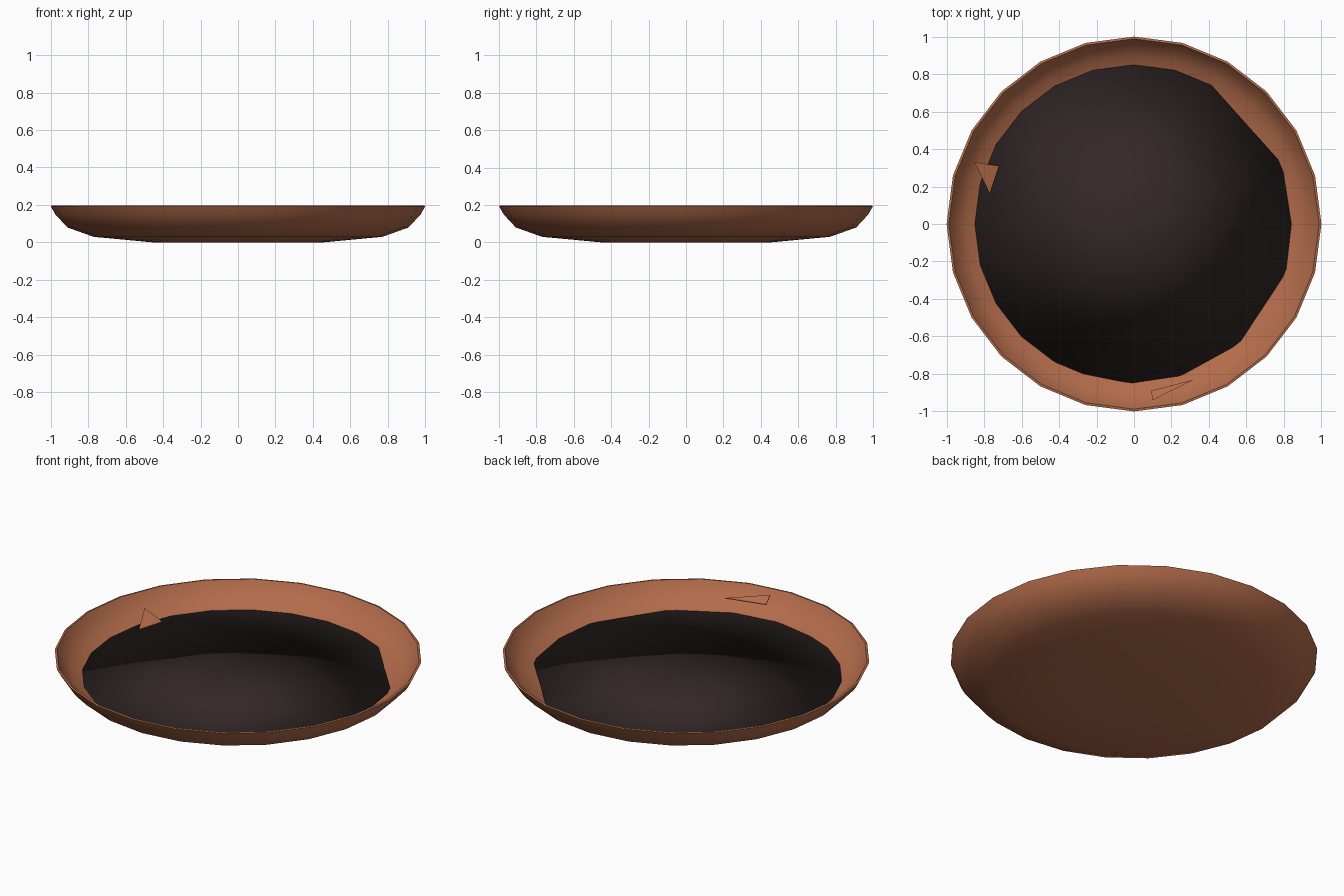
import bpy
import bmesh
from math import cos, sin, pi, radians

cube = bpy.data.objects.get("Cube")
if cube:
    bpy.data.objects.remove(cube, do_unlink=True)


def material(name, colour):
    mat = bpy.data.materials.new(name)
    mat.use_nodes = True
    mat.diffuse_color = (*colour, 1)
    bsdf = mat.node_tree.nodes["Principled BSDF"]
    bsdf.inputs["Base Color"].default_value = (*colour, 1)
    bsdf.inputs["Roughness"].default_value = 0.9
    return mat


def finish(name, bm, mat, angle):
    bmesh.ops.recalc_face_normals(bm, faces=bm.faces[:])
    mesh = bpy.data.meshes.new(name)
    bm.to_mesh(mesh)
    bm.free()
    obj = bpy.data.objects.new(name, mesh)
    bpy.context.collection.objects.link(obj)
    mesh.materials.append(mat)
    bpy.ops.object.select_all(action="DESELECT")
    obj.select_set(True)
    bpy.context.view_layer.objects.active = obj
    bpy.ops.object.shade_smooth_by_angle(angle=radians(angle))
    return obj


def rings_to_solid(bm, rings, bottom, top):
    """Bridge rings of points and close both ends with a fan."""
    loops = [[bm.verts.new(p) for p in ring] for ring in rings]
    count = len(loops[0])
    for low, high in zip(loops, loops[1:]):
        for i in range(count):
            j = (i + 1) % count
            bm.faces.new((low[i], low[j], high[j], high[i]))
    for loop, z in ((loops[0], bottom), (loops[-1], top)):
        tip = bm.verts.new((0, 0, z))
        for i in range(count):
            bm.faces.new((loop[i], loop[(i + 1) % count], tip))


clay = material("terracotta", (0.45, 0.15, 0.07))
earth = material("dark soil", (0.033, 0.021, 0.021))

# Thin clay dish: outer wall up to the rim, then down the inside
SIDES = 24
profile = [(0.45, 0), (0.77, 0.03), (0.91, 0.08), (0.975, 0.15), (1, 0.195),
           (0.988, 0.197), (0.96, 0.15), (0.9, 0.095), (0.76, 0.045)]
bm = bmesh.new()
rings_to_solid(bm, [[(r * cos(2 * pi * i / SIDES), r * sin(2 * pi * i / SIDES), z)
                     for i in range(SIDES)] for r, z in profile], 0, 0.02)
finish("dish", bm, clay, 50)

# Soil slab with an uneven edge, soft all round
edge = [(0.84, 0), (0.79, 0.32), (0.36, 0.8), (-0.05, 0.86), (-0.33, 0.8),
        (-0.6, 0.64), (-0.79, 0.39), (-0.86, -0.02), (-0.81, -0.31),
        (-0.6, -0.64), (-0.32, -0.79), (-0.02, -0.85), (0.25, -0.81),
        (0.56, -0.64), (0.81, -0.26)]
bm = bmesh.new()
rings_to_solid(bm, [[(x * s, y * s, z) for x, y in edge]
                    for s, z in ((0.88, 0.05), (1, 0.077))], 0.05, 0.077)
finish("soil", bm, earth, 180)

# Loose clay chips on the inner wall
chips = {
    "left_chip": [(-0.85, 0.33, 0.13), (-0.72, 0.31, 0.09), (-0.77, 0.16, 0.087)],
    "front_chip": [(0.1, -0.94, 0.175), (0.09, -0.89, 0.14), (0.32, -0.83, 0.14)],
}
for name, points in chips.items():
    bm = bmesh.new()
    top = [bm.verts.new(p) for p in points]
    base = [bm.verts.new((x, y, z - 0.004)) for x, y, z in points]
    bm.faces.new(top)
    bm.faces.new(base[::-1])
    for i in range(3):
        j = (i + 1) % 3
        bm.faces.new((top[i], base[i], base[j], top[j]))
    finish(name, bm, clay, 30)
